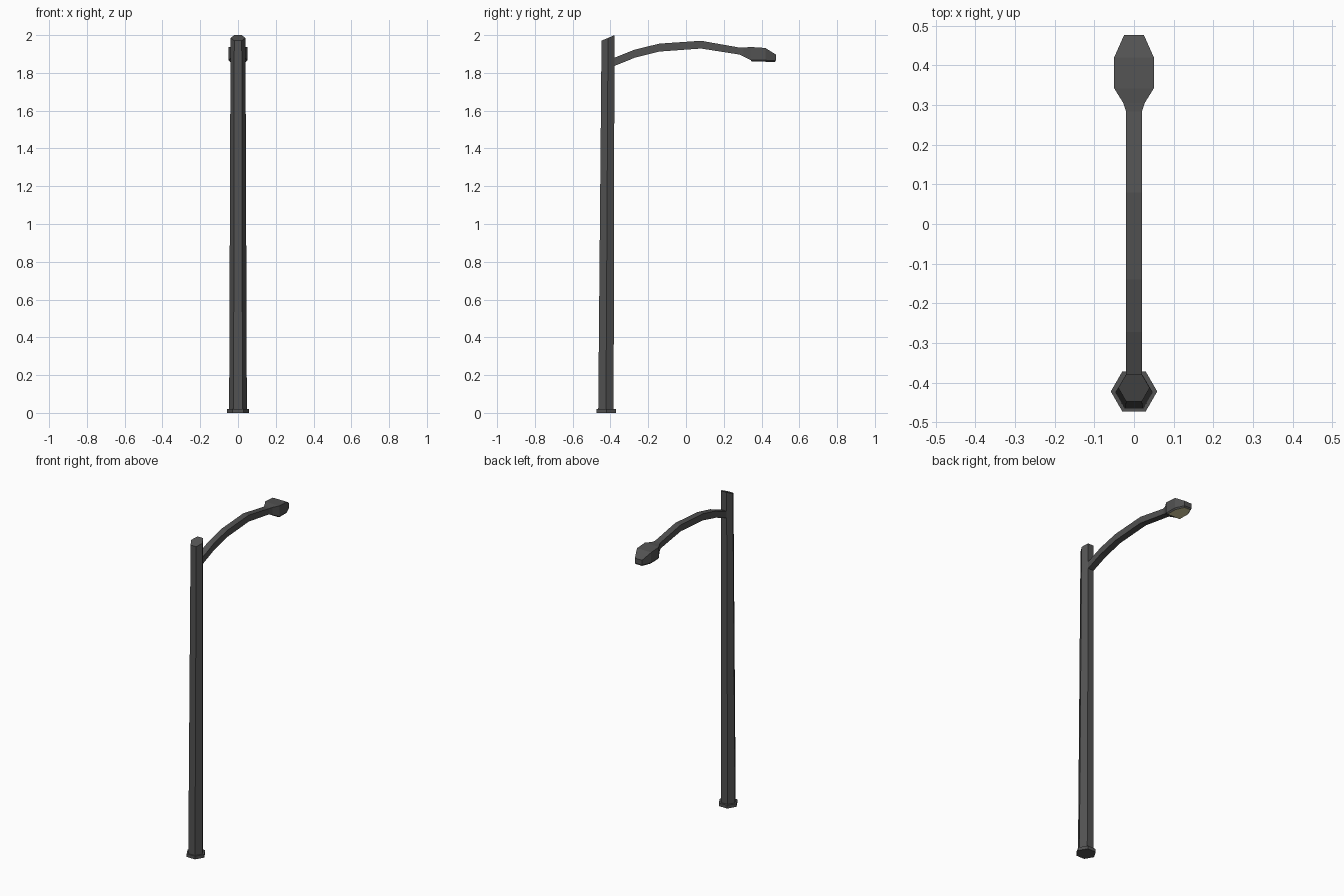
import bpy, bmesh, math

if "Cube" in bpy.data.objects:
    bpy.data.objects.remove(bpy.data.objects["Cube"])


def material(name, rgb):
    m = bpy.data.materials.new(name)
    m.diffuse_color = (*rgb, 1)
    m.use_nodes = True
    m.node_tree.nodes["Principled BSDF"].inputs["Base Color"].default_value = m.diffuse_color
    return m


GREY = material("dark grey metal", (0.085, 0.085, 0.085))
LENS = material("pale yellow lens", (0.75, 0.68, 0.38))


def finish(bm, name, mats):
    bmesh.ops.recalc_face_normals(bm, faces=bm.faces)
    me = bpy.data.meshes.new(name)
    bm.to_mesh(me)
    bm.free()
    for m in mats:
        me.materials.append(m)
    ob = bpy.data.objects.new(name, me)
    bpy.context.collection.objects.link(ob)
    return ob


def loft(rings):
    """Skin a list of closed rings and cap both ends."""
    bm = bmesh.new()
    loops = [[bm.verts.new(p) for p in r] for r in rings]
    for a, b in zip(loops, loops[1:]):
        n = len(a)
        for i in range(n):
            j = (i + 1) % n
            bm.faces.new((a[i], a[j], b[j], b[i]))
    bm.faces.new(loops[0])
    bm.faces.new(loops[-1])
    return bm


def hexagon(cy, r, z, slope=0.0):
    pts = []
    for i in range(6):
        a = math.radians(60 * i)
        dy = r * math.sin(a)
        pts.append((r * math.cos(a), cy + dy, z + slope * dy))
    return pts


# Base plate and tapered pole with slanted top
finish(loft([hexagon(-0.422, 0.0585, 0), hexagon(-0.422, 0.0585, 0.02)]), "base_plate", [GREY])
finish(loft([hexagon(-0.424, 0.047, 0.01), hexagon(-0.413, 0.0395, 1.985, 0.42)]), "pole", [GREY])


def rect(y, w, top, bottom):
    return [(-w, y, bottom), (w, y, bottom), (w, y, top), (-w, y, top)]


# Curved arm: y, half width, top, bottom
arm = [(-0.40, 0.02, 1.872, 1.828), (-0.272, 0.02, 1.923, 1.880),
       (-0.14, 0.02, 1.955, 1.913), (0.08, 0.02, 1.970, 1.929),
       (0.283, 0.02, 1.934, 1.897)]
finish(loft([rect(*s) for s in arm]), "arm", [GREY])

# Lamp head, flaring out of the arm end, with a lens inset underneath
head = [(0.283, 0.02, 1.934, 1.897), (0.305, 0.027, 1.934, 1.886),
        (0.342, 0.05, 1.937, 1.868), (0.42, 0.05, 1.932, 1.867),
        (0.476, 0.025, 1.897, 1.866)]
bm = loft([rect(*s) for s in head])
bmesh.ops.recalc_face_normals(bm, faces=bm.faces)
bm.normal_update()
under = [f for f in bm.faces
         if f.normal.z < -0.9 and f.calc_center_median().y > 0.342]
bmesh.ops.inset_region(bm, faces=under, thickness=0.006, depth=0.008, use_even_offset=True)
for f in under:
    f.material_index = 1
finish(bm, "lamp_head", [GREY, LENS])
